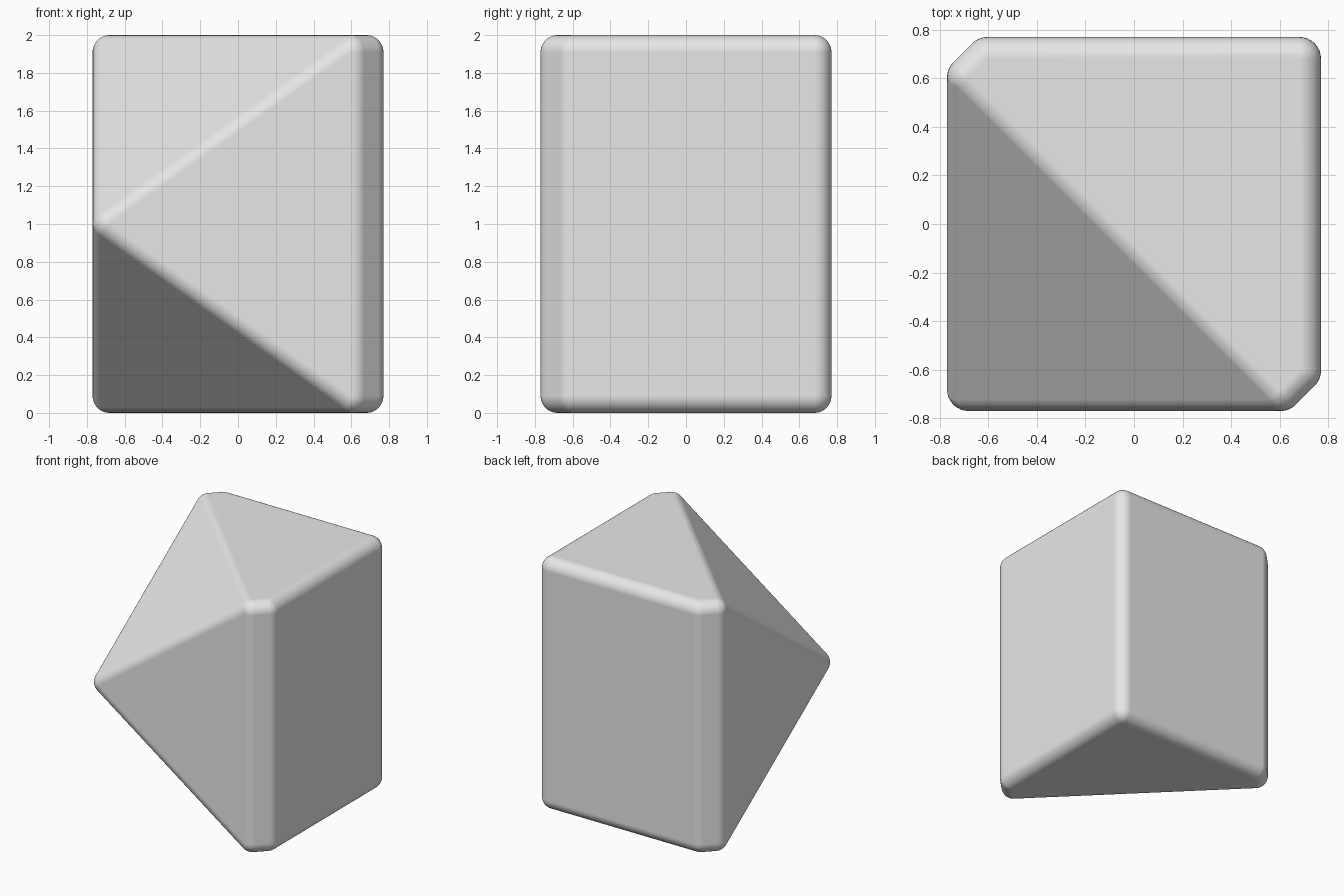
import bpy
import bmesh
import math
from mathutils import Vector

# Remove the default cube
cube = bpy.data.objects.get("Cube")
if cube:
    bpy.data.objects.remove(cube, do_unlink=True)

HALF = 0.77      # half width of the block
CUT = 0.64       # where the corner chamfers start
HEIGHT = 2.0
RADIUS = 0.09    # edge rounding
SEGMENTS = 32

# Plain grey material
grey = bpy.data.materials.new("light grey")
grey.use_nodes = True
grey.diffuse_color = (0.8, 0.8, 0.8, 1)
grey.node_tree.nodes["Principled BSDF"].inputs["Base Color"].default_value = (0.8, 0.8, 0.8, 1)

# Core: a chamfered prism outline, inset by the rounding radius, plus a front-corner apex
h = HALF - RADIUS
c = CUT - RADIUS * math.tan(math.pi / 8)
outline = [(c, -h), (h, -c), (h, h), (-c, h), (-h, c)]
core = [Vector((x, y, z)) for x, y in outline for z in (RADIUS, HEIGHT - RADIUS)]
core.append(Vector((-h, -h, HEIGHT / 2)))

# Rounded solid: hull around a small ball at every core corner
ball = bmesh.new()
bmesh.ops.create_uvsphere(ball, u_segments=SEGMENTS, v_segments=SEGMENTS // 2, radius=RADIUS)
offsets = [v.co.copy() for v in ball.verts]
ball.free()

bm = bmesh.new()
for corner in core:
    for offset in offsets:
        bm.verts.new(corner + offset)
bmesh.ops.convex_hull(bm, input=bm.verts[:], use_existing_faces=False)
bmesh.ops.delete(bm, geom=[v for v in bm.verts if not v.link_faces], context='VERTS')
bmesh.ops.remove_doubles(bm, verts=bm.verts[:], dist=0.0005)

# Merge the flat areas into single faces
bmesh.ops.dissolve_limit(bm, angle_limit=math.radians(1), verts=bm.verts[:], edges=bm.edges[:])
bmesh.ops.recalc_face_normals(bm, faces=bm.faces[:])
for face in bm.faces:
    face.smooth = True

mesh = bpy.data.meshes.new("faceted_block")
bm.to_mesh(mesh)
bm.free()
mesh.materials.append(grey)
block = bpy.data.objects.new("faceted_block", mesh)
bpy.context.collection.objects.link(block)

# Keep the large faces flat in shading while the edges stay soft
weighted = block.modifiers.new("flat_face_shading", 'WEIGHTED_NORMAL')
weighted.weight = 100
